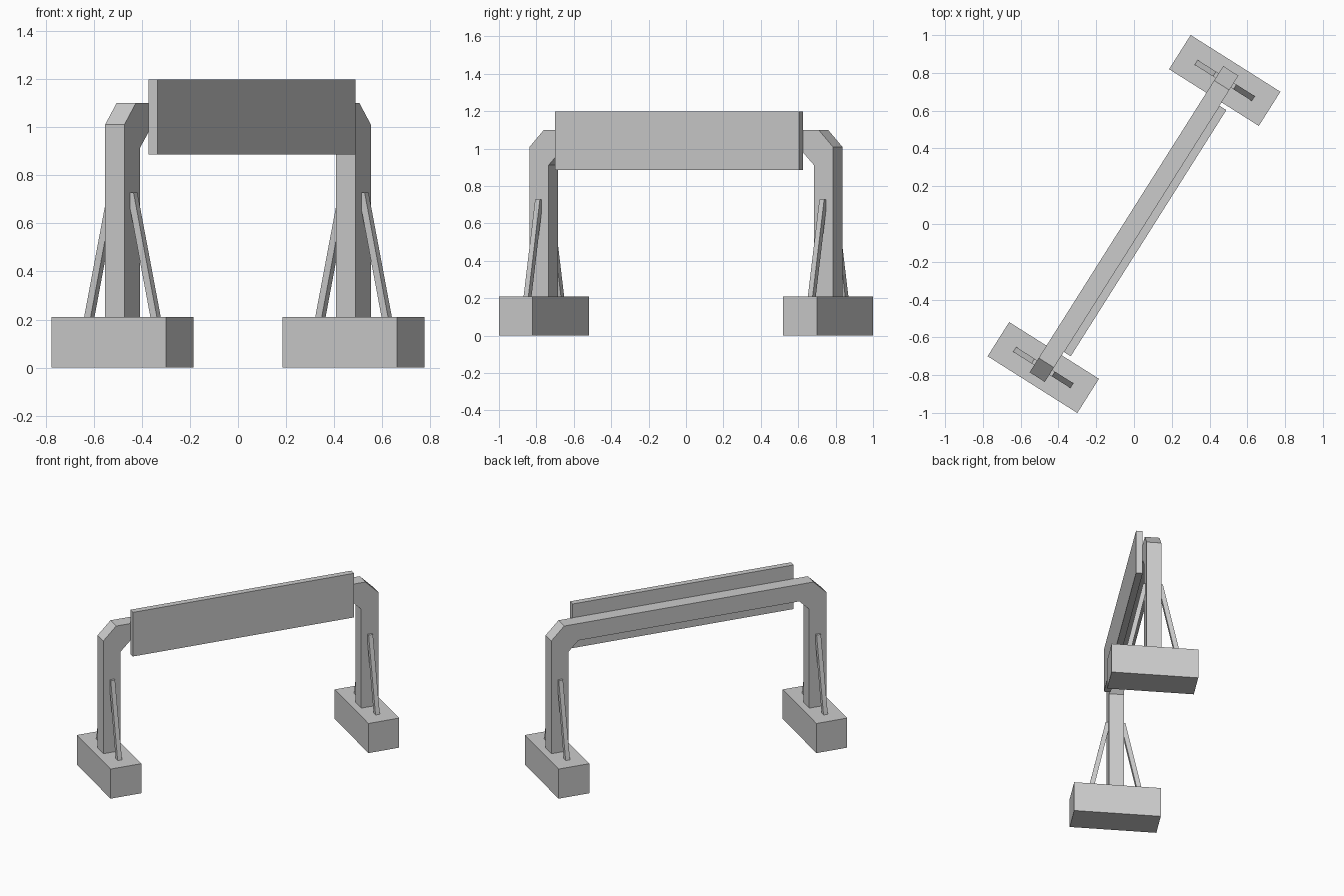
import bpy
import bmesh
import math
from mathutils import Matrix, Vector

cube = bpy.data.objects.get("Cube")
if cube:
    bpy.data.objects.remove(cube, do_unlink=True)

grey = bpy.data.materials.new("plain grey")
grey.use_nodes = True
colour = (0.6, 0.6, 0.6, 1)
grey.diffuse_color = colour
grey.node_tree.nodes["Principled BSDF"].inputs["Base Color"].default_value = colour

# The whole gantry is turned about z: local x runs along the span
TURN = Matrix.Rotation(math.radians(57.7), 4, "Z")
LEG = 0.899       # distance of each leg from the middle
HALF_POST = 0.0475
BASE_TOP = 0.21


def prism(name, profile, start, depth):
    """Extrude a flat outline of 3D points from start along depth."""
    bm = bmesh.new()
    face = bm.faces.new([bm.verts.new(Vector(p) + Vector(start)) for p in profile])
    side = bmesh.ops.extrude_face_region(bm, geom=[face])["geom"]
    bmesh.ops.translate(bm, vec=depth, verts=[v for v in side if isinstance(v, bmesh.types.BMVert)])
    bmesh.ops.recalc_face_normals(bm, faces=bm.faces)
    bm.transform(TURN)
    mesh = bpy.data.meshes.new(name)
    bm.to_mesh(mesh)
    bm.free()
    mesh.materials.append(grey)
    obj = bpy.data.objects.new(name, mesh)
    bpy.context.collection.objects.link(obj)
    return obj


def box(name, x0, x1, y0, y1, z0, z1):
    outline = [(x0, y0, 0), (x1, y0, 0), (x1, y1, 0), (x0, y1, 0)]
    return prism(name, outline, (0, 0, z0), (0, 0, z1 - z0))


# Portal frame: posts and crossbeam with chamfered corners
half = [(0.77, 0.98), (0.839, 0.912), (0.839, BASE_TOP),
        (0.959, BASE_TOP), (0.959, 1.01), (0.869, 1.10)]
outline = half + [(-x, z) for x, z in reversed(half)]
prism("portal_frame", [(x, 0, z) for x, z in outline],
      (0, -HALF_POST, 0), (0, 2 * HALF_POST, 0))

# Sign panel fixed to one side of the crossbeam
box("panel", -0.771, 0.771, -0.091, -HALF_POST, 0.885, 1.198)

# Footing blocks and slanted braces for each leg
brace = [(HALF_POST, 0.66), (HALF_POST, 0.727), (0.064, 0.727),
         (0.179, BASE_TOP), (0.147, BASE_TOP)]
for end, label in ((-1, "right"), (1, "left")):
    x = end * LEG
    box(label + "_footing", x - 0.107, x + 0.107, -0.281, 0.281, 0, BASE_TOP)
    for way, place in ((-1, "front"), (1, "back")):
        prism(label + "_" + place + "_brace", [(0, way * y, z) for y, z in brace],
              (x - 0.015, 0, 0), (0.03, 0, 0))
